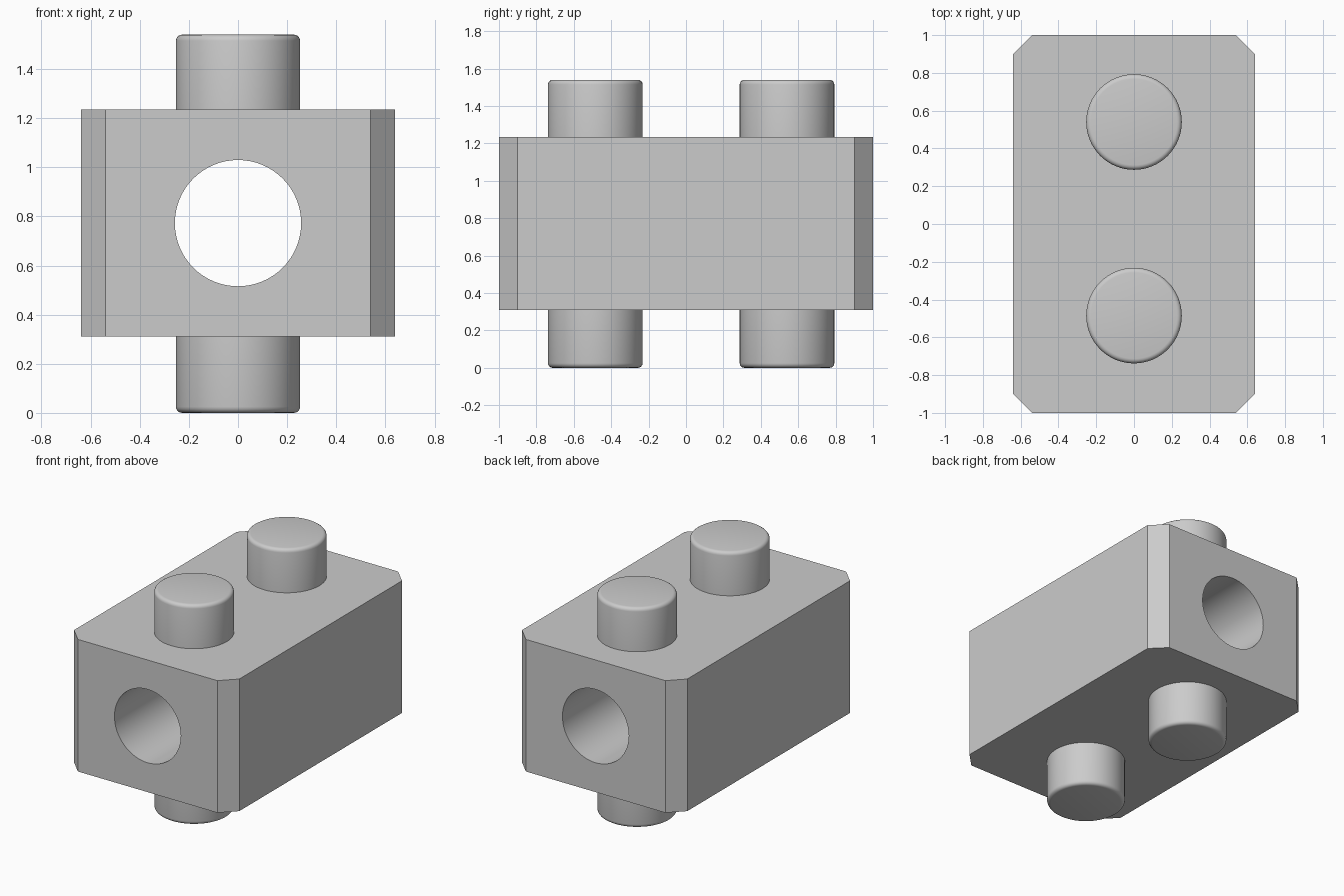
import bpy
import bmesh
import math
from mathutils import Matrix

if "Cube" in bpy.data.objects:
    bpy.data.objects.remove(bpy.data.objects["Cube"], do_unlink=True)

HALF_X, HALF_Y, CHAMFER = 0.64, 1.0, 0.10
BOTTOM, TOP, HEIGHT = 0.31, 1.235, 1.54
PEG_RADIUS, HOLE_RADIUS = 0.253, 0.257
PEG_CENTRES = {"front": -0.485, "back": 0.54}

grey = bpy.data.materials.new("plain grey")
grey.use_nodes = True
colour = (0.6, 0.6, 0.6, 1)
grey.diffuse_color = colour
grey.node_tree.nodes["Principled BSDF"].inputs["Base Color"].default_value = colour


def make_object(name, bm):
    bmesh.ops.recalc_face_normals(bm, faces=bm.faces[:])
    mesh = bpy.data.meshes.new(name)
    bm.to_mesh(mesh)
    bm.free()
    mesh.materials.append(grey)
    obj = bpy.data.objects.new(name, mesh)
    bpy.context.collection.objects.link(obj)
    return obj


def smooth(obj, degrees):
    bpy.ops.object.select_all(action="DESELECT")
    obj.select_set(True)
    bpy.context.view_layer.objects.active = obj
    bpy.ops.object.shade_smooth_by_angle(angle=math.radians(degrees))


# Block with chamfered vertical corners
bm = bmesh.new()
bmesh.ops.create_cube(bm, size=1)
bmesh.ops.scale(bm, vec=(2 * HALF_X, 2 * HALF_Y, TOP - BOTTOM), verts=bm.verts)
bmesh.ops.translate(bm, vec=(0, 0, (TOP + BOTTOM) / 2), verts=bm.verts)
corners = [e for e in bm.edges if abs(e.verts[0].co.z - e.verts[1].co.z) > 0.5]
bmesh.ops.bevel(bm, geom=corners, offset=CHAMFER, segments=1, affect="EDGES")
block = make_object("block", bm)

# Round hole from front to back
bm = bmesh.new()
bmesh.ops.create_cone(bm, cap_ends=True, segments=64, radius1=HOLE_RADIUS,
                      radius2=HOLE_RADIUS, depth=3 * HALF_Y,
                      matrix=Matrix.Translation((0, 0, (TOP + BOTTOM) / 2))
                      @ Matrix.Rotation(math.pi / 2, 4, "X"))
cutter = make_object("hole_cutter", bm)
cut = block.modifiers.new("hole", "BOOLEAN")
cut.operation = "DIFFERENCE"
cut.solver = "EXACT"
cut.object = cutter
bpy.context.view_layer.objects.active = block
bpy.ops.object.modifier_apply(modifier=cut.name)
bpy.data.objects.remove(cutter, do_unlink=True)
smooth(block, 30)


# Pegs with a rounded outer rim, seated slightly into the block
def make_peg(name, y, base, tip):
    bm = bmesh.new()
    bmesh.ops.create_cone(bm, cap_ends=True, segments=64, radius1=PEG_RADIUS,
                          radius2=PEG_RADIUS, depth=abs(tip - base),
                          matrix=Matrix.Translation((0, y, (base + tip) / 2)))
    rim = [e for e in bm.edges if all(abs(v.co.z - tip) < 0.001 for v in e.verts)]
    bmesh.ops.bevel(bm, geom=rim, offset=0.025, segments=4, profile=0.5,
                    affect="EDGES")
    smooth(make_object(name, bm), 40)


for place, y in PEG_CENTRES.items():
    make_peg(place + "_top_peg", y, TOP - 0.02, HEIGHT)
    make_peg(place + "_bottom_peg", y, BOTTOM + 0.02, 0)
